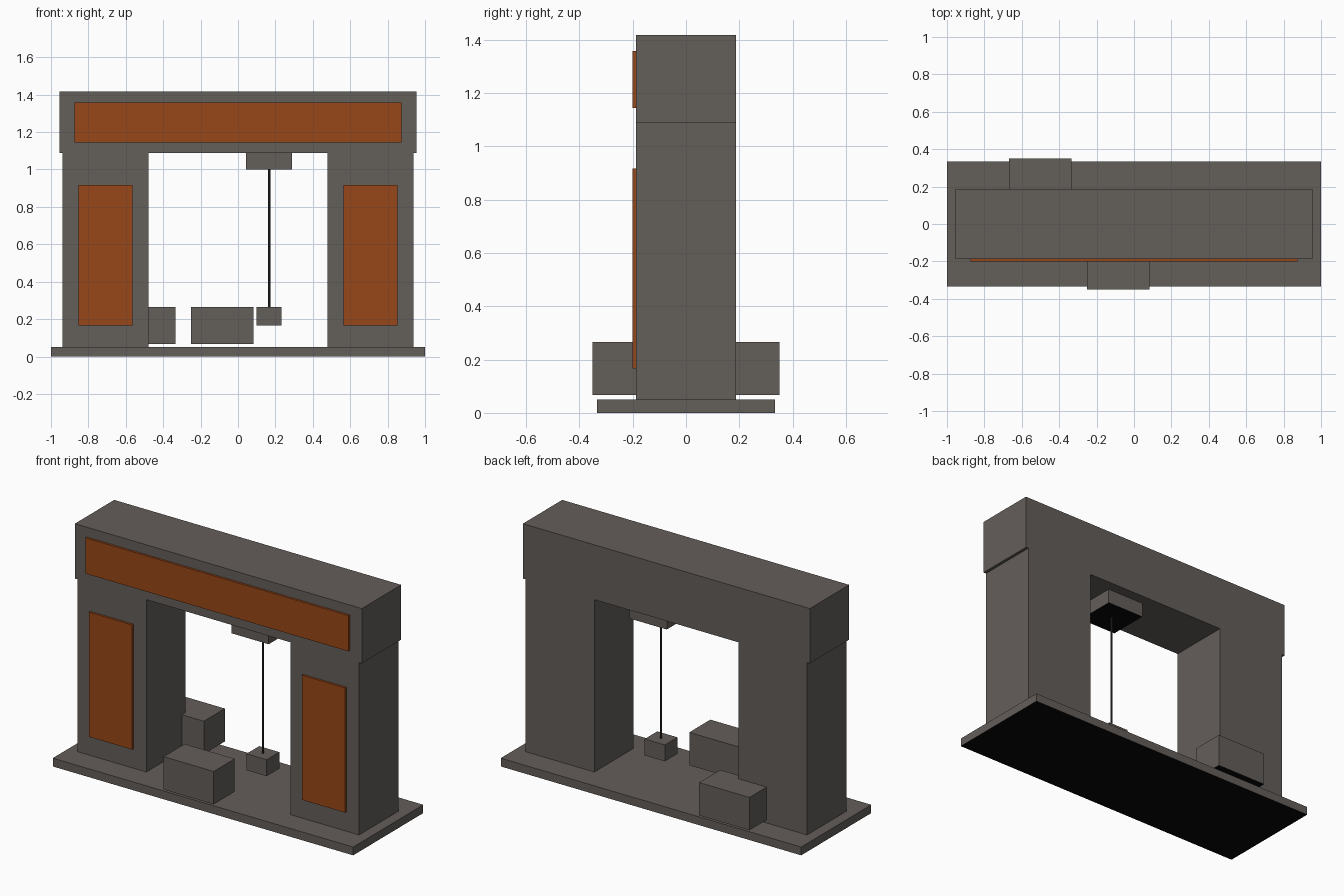
import bpy, bmesh, math
from mathutils import Vector

if "Cube" in bpy.data.objects:
    bpy.data.objects.remove(bpy.data.objects["Cube"])


def material(name, rgb):
    m = bpy.data.materials.new(name)
    m.diffuse_color = (*rgb, 1)
    m.use_nodes = True
    m.node_tree.nodes["Principled BSDF"].inputs["Base Color"].default_value = m.diffuse_color
    return m


stone = material("grey stone", (0.127, 0.112, 0.102))
rust = material("rust orange", (0.310, 0.061, 0.009))
black = material("black underside", (0.002, 0.002, 0.002))
cable = material("dark cable", (0.03, 0.03, 0.03))


def add(name, bm, *mats):
    mesh = bpy.data.meshes.new(name)
    bm.to_mesh(mesh)
    bm.free()
    for m in mats:
        mesh.materials.append(m)
    ob = bpy.data.objects.new(name, mesh)
    bpy.context.collection.objects.link(ob)
    return ob


def box(name, mat, x, y, z, under=None):
    """Axis-aligned box from three (min, max) ranges; optional underside colour."""
    bm = bmesh.new()
    bmesh.ops.create_cube(bm, size=1)
    for v in bm.verts:
        v.co = Vector([lo + (c + 0.5) * (hi - lo)
                       for c, (lo, hi) in zip(v.co, (x, y, z))])
    bm.normal_update()
    if under:
        for f in bm.faces:
            f.material_index = int(f.normal.z < -0.5)
    return add(name, bm, mat, *([under] if under else []))


D = 0.187            # half depth of the gateway
FACE = (-0.20, -D)   # depth range of the raised panels

# Base slab and lintel
box("base_slab", stone, (-1, 1), (-0.333, 0.333), (0, 0.05), black)
box("lintel", stone, (-0.955, 0.955), (-D, D), (1.087, 1.417))
box("lintel_panel", rust, (-0.875, 0.875), FACE, (1.143, 1.358))

# Pillars with front panels, mirrored left and right
for side, s in (("left", -1), ("right", 1)):
    box(side + "_pillar", stone, sorted((s * 0.479, s * 0.937)), (-D, D), (0.05, 1.087))
    box(side + "_panel", rust, sorted((s * 0.565, s * 0.852)), FACE, (0.167, 0.917))

# Loose blocks, slightly above the slab
box("front_block", stone, (-0.25, 0.083), (-0.35, -0.15), (0.068, 0.266), black)
box("back_block", stone, (-0.667, -0.333), (0.15, 0.35), (0.068, 0.266), black)

# Hoist: housing under the lintel and hanging weight
HX = 0.166
for name, hx, hy, z in (("hoist_housing", 0.124, 0.123, (1.0, 1.087)),
                        ("hoist_weight", 0.067, 0.06, (0.167, 0.266))):
    box(name, stone, (HX - hx, HX + hx), (-hy, hy), z, black)

# Round cable between them
bm = bmesh.new()
bmesh.ops.create_cone(bm, cap_ends=True, segments=8, radius1=0.0065, radius2=0.0065, depth=0.734)
bmesh.ops.translate(bm, verts=bm.verts, vec=(HX, 0, 0.633))
add("hoist_cable", bm, cable)
